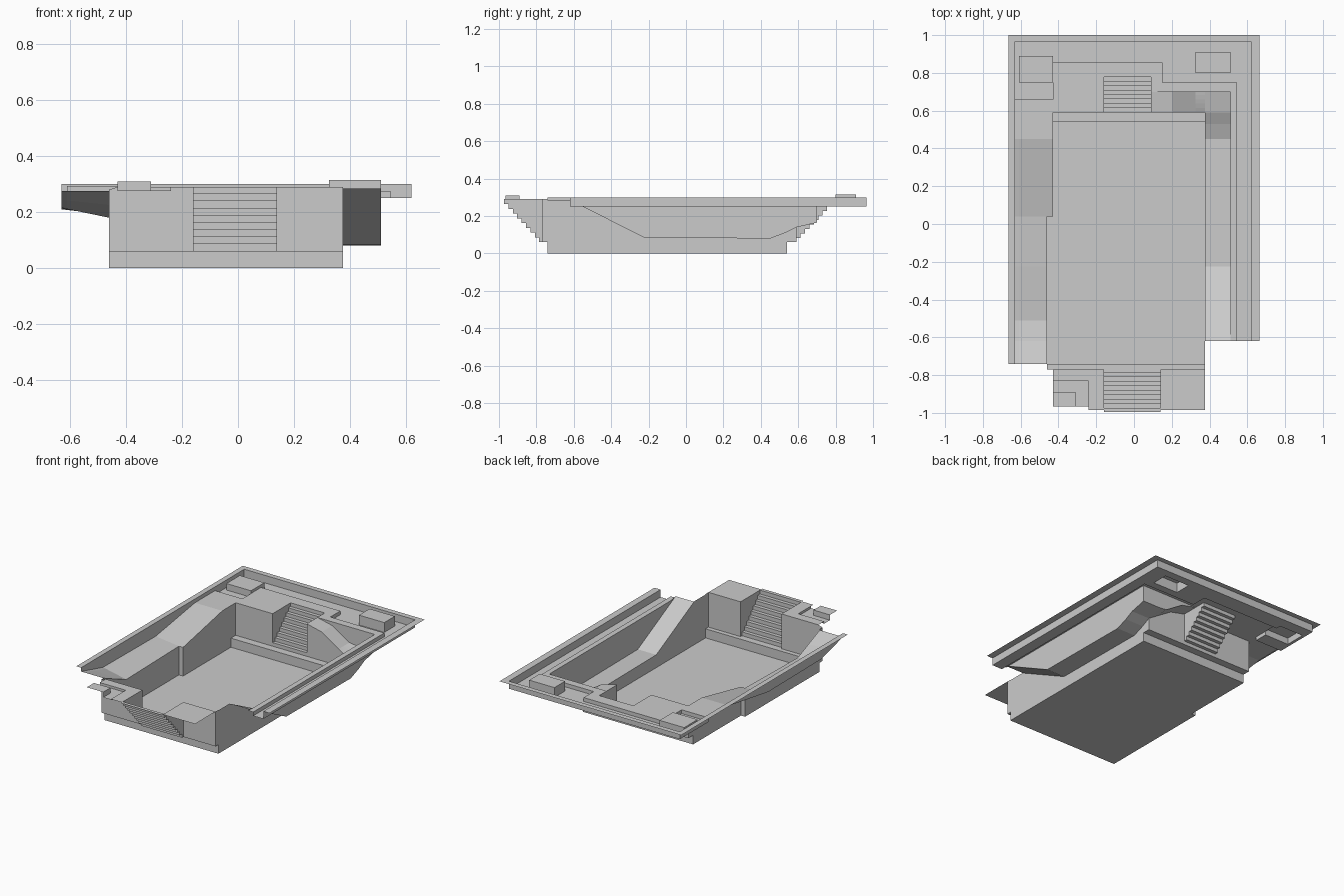
import bpy, bmesh
from mathutils import Vector

if "Cube" in bpy.data.objects:
    bpy.data.objects.remove(bpy.data.objects["Cube"])


def ramp(t, pts):
    """Piecewise-linear height along a list of (position, z)."""
    if t <= pts[0][0]:
        return pts[0][1]
    for (a, za), (b, zb) in zip(pts, pts[1:]):
        if t <= b:
            return za + (zb - za) * (t - a) / (b - a)
    return pts[-1][1]


RIGHT = [(-.62, .285), (-.225, .085), (.45, .08), (.53, .11), (.59, .14), (.70, .165)]
BACK = [(.09, .275), (.2, .25), (.375, .14)]
LEFT_OUT = [(-.74, .275), (-.51, .215), (.04, .21), (.45, .275)]
LEFT_IN = [(-.74, .275), (-.51, .18), (.04, .19), (.45, .275)]


def right_bank(x, y):
    return ramp(y, RIGHT)


def back_bank(x, y):
    return max(ramp(y, RIGHT), ramp(x, BACK))


def left_bank(x, y):
    return ramp(x, [(-.63, ramp(y, LEFT_OUT)), (-.46, ramp(y, LEFT_IN))])


# Regions: part, x0, x1, y0, y1, height (later ones override earlier ones)
R = [
    # rim flange and outer ground
    ("rim", -.665, -.63, -.74, 1, .30),
    ("rim", .62, .665, -.62, 1, .30),
    ("rim", -.63, .62, .965, 1, .30),
    ("outer_ground", -.63, .62, .66, .965, .25),
    ("outer_ground", .545, .62, -.62, .66, .25),
    # raised walkway
    ("walkway", -.63, -.34, .45, .66, .275),
    ("walkway", -.43, .15, .59, .855, .275),
    ("walkway", .15, .545, .70, .75, .275),
    ("walkway", .51, .545, -.62, .75, .275),
    # sunken floor and low ledges
    ("floor", -.46, .375, -.74, .04, 0),
    ("floor", -.43, .375, .04, .54, 0),
    ("ledge", -.46, .375, -.77, -.74, .06),
    ("ledge", -.43, .375, .54, .59, .06),
    # sloping banks
    ("left_bank", -.63, -.46, -.74, .04, left_bank),
    ("left_bank", -.63, -.43, .04, .45, left_bank),
    ("right_bank", .375, .51, -.62, .70, right_bank),
    ("back_bank", .09, .375, .59, .70, back_bank),
    # front terraces
    ("front_right_terrace", .14, .375, -.985, -.77, .29),
    ("front_left_terrace", -.43, -.16, -.985, -.77, .29),
    ("front_left_terrace", -.43, -.24, -.965, -.83, .275),
    (None, -.43, -.24, -.985, -.965, 0),
    # planter boxes
    ("left_box", -.61, -.43, .75, .89, .293),
    ("right_box", .325, .51, .80, .91, .315),
    ("front_box", -.43, -.31, -.965, -.89, .31),
]
# Stairs
N = 9
for i in range(N):
    a, b = .0235 * i, .0235 * (i + 1)
    R.append(("front_stairs", -.16, .14, -.785 - b, -.785 - a, .06 + .23 / N * (i + 1)))
    R.append(("back_stairs", -.16, .09, .59 + a, .59 + b, .06 + .215 / N * (i + 1)))
R.append(("front_stairs", -.16, .14, -.785, -.77, .06))

# Break lines
xs = sorted({round(v, 4) for r in R for v in r[1:3]})
ys = sorted({round(v, 4) for r in R for v in r[3:5]} | {round(p[0], 4) for p in RIGHT + LEFT_OUT})
xs = sorted(set(xs) | {.2})

meshes = {}


def add_face(part, pts, facing):
    bm = meshes.setdefault(part, bmesh.new()) if part not in meshes else meshes[part]
    clean = []
    for p in pts:
        p = Vector(p)
        if all((p - q).length > 1e-4 for q in clean):
            clean.append(p)
    if len(clean) < 3:
        return
    f = bm.faces.new([bm.verts.new(p) for p in clean])
    f.normal_update()
    if f.normal.dot(Vector(facing)) < 0:
        f.normal_flip()


def cell(i, j):
    if not (0 <= i < len(xs) - 1 and 0 <= j < len(ys) - 1):
        return None
    cx, cy = (xs[i] + xs[i + 1]) / 2, (ys[j] + ys[j + 1]) / 2
    for r in reversed(R):
        if r[1] < cx < r[2] and r[3] < cy < r[4]:
            return r if r[0] else None
    return None


def height(r, x, y):
    return r[5](x, y) if callable(r[5]) else r[5]


def riser(a, b, p, q, direction):
    """Vertical wall between two neighbouring cells along edge p-q."""
    if a is None or b is None or a is b:
        return
    ha, hb = [[height(r, *e) for e in (p, q)] for r in (a, b)]
    up = sum(ha) > sum(hb)
    add_face(a[0] if up else b[0],
             [(*p, ha[0]), (*q, ha[1]), (*q, hb[1]), (*p, hb[0])],
             Vector(direction) * (1 if up else -1))


for i in range(len(xs) - 1):
    for j in range(len(ys) - 1):
        c = cell(i, j)
        if c is None:
            continue
        x0, x1, y0, y1 = xs[i], xs[i + 1], ys[j], ys[j + 1]
        add_face(c[0], [(x, y, height(c, x, y)) for x, y in
                        ((x0, y0), (x1, y0), (x1, y1), (x0, y1))], (0, 0, 1))
        riser(c, cell(i + 1, j), (x1, y0), (x1, y1), (1, 0, 0))
        riser(c, cell(i, j + 1), (x0, y1), (x1, y1), (0, 1, 0))

# Free-standing wall pieces at the open front corners
for x, y0, y1, z0, z1, d in ((.375, -.74, -.62, 0, .287, -1), (.375, -.77, -.74, .06, .29, -1),
                             (-.46, -.77, -.74, .06, .28, 1)):
    add_face("corner_walls", [(x, y0, z0), (x, y1, z0), (x, y1, z1), (x, y0, z1)], (d, 0, 0))
add_face("corner_walls", [(-.46, -.77, .06), (-.43, -.77, .06), (-.43, -.77, .29), (-.46, -.77, .28)], (0, 1, 0))

# Weld, merge flat areas and make one object per part
for part, bm in meshes.items():
    bmesh.ops.remove_doubles(bm, verts=bm.verts, dist=1e-4)
    bmesh.ops.dissolve_limit(bm, angle_limit=.01, verts=bm.verts, edges=bm.edges)
    me = bpy.data.meshes.new(part)
    bm.to_mesh(me)
    bm.free()
    bpy.context.collection.objects.link(bpy.data.objects.new(part, me))
